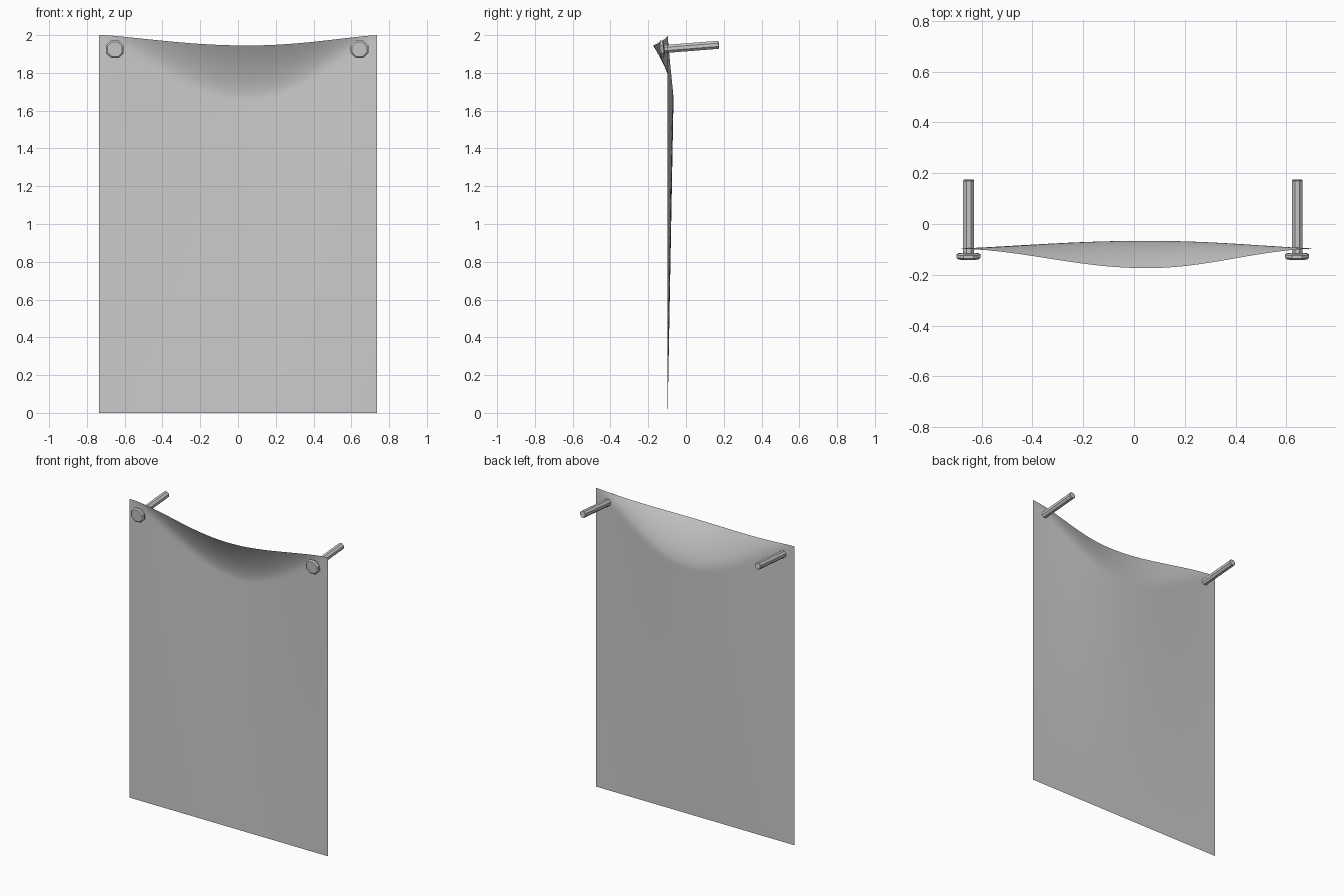
import bpy, bmesh, math
from mathutils import Matrix

if "Cube" in bpy.data.objects:
    bpy.data.objects.remove(bpy.data.objects["Cube"])


def make(name, bm):
    me = bpy.data.meshes.new(name)
    bmesh.ops.recalc_face_normals(bm, faces=bm.faces)
    bm.to_mesh(me)
    bm.free()
    ob = bpy.data.objects.new(name, me)
    bpy.context.collection.objects.link(ob)
    return ob


def smooth(ob, deg):
    bpy.ops.object.select_all(action='DESELECT')
    ob.select_set(True)
    bpy.context.view_layer.objects.active = ob
    bpy.ops.object.shade_smooth_by_angle(angle=math.radians(deg))


def bump(x, power):
    # swell between the pegs, peaking slightly right of centre
    u = (x - 0.05) / (0.68 if x > 0.05 else 0.76)
    return max(0.0, math.cos(min(1, abs(u)) * math.pi / 2)) ** power


def cloth_point(x, v):
    z_top = 2 - 0.055 * bump(x, 1.2)
    front = -0.077 * bump(x, 1.9)
    back = 0.031 * bump(x, 1.3)
    fold = 0.28 * bump(x, 1.2) + 1e-4
    z = v * z_top
    t = (z_top - z) / fold
    if t < 1:
        d = front + (back - front) * (1 - (1 - t) ** 1.6)
    else:
        d = back * z / (z_top - fold)
    return (x, -0.097 + d, z)


# Hanging cloth: rows packed closely near the sagging top fold
rows = [i / 10 * 0.8 for i in range(10)] + [0.8 + 0.2 * i / 24 for i in range(25)]
cols = [-0.735 + 1.47 * i / 40 for i in range(41)]
bm = bmesh.new()
grid = [[bm.verts.new(cloth_point(x, v)) for x in cols] for v in rows]
for a, b in zip(grid, grid[1:]):
    for i in range(len(cols) - 1):
        bm.faces.new((a[i], a[i + 1], b[i + 1], b[i]))
smooth(make("hanging_cloth", bm), 60)

# Pegs: eight-sided lathe of head and shaft, tilted slightly upward
PROFILE = [(0.042, -0.139), (0.051, -0.132), (0.051, -0.121), (0.042, -0.116),
           (0.023, -0.114), (0.023, 0.172), (0.020, 0.175)]
for name, px in (("left_peg", -0.652), ("right_peg", 0.643)):
    bm = bmesh.new()
    rings = []
    for r, y in PROFILE:
        # radius measured to the flats' corners
        rings.append([bm.verts.new((r * math.cos(a), y + 0.13, r * math.sin(a)))
                      for a in (math.pi / 8 + k * math.pi / 4 for k in range(8))])
    for a, b in zip(rings, rings[1:]):
        for k in range(8):
            bm.faces.new((a[k], a[(k + 1) % 8], b[(k + 1) % 8], b[k]))
    bm.faces.new(rings[0])
    bm.faces.new(rings[-1])
    bm.transform(Matrix.Translation((px, -0.13, 1.925)) @ Matrix.Rotation(math.radians(4.5), 4, 'X'))
    make(name, bm)
